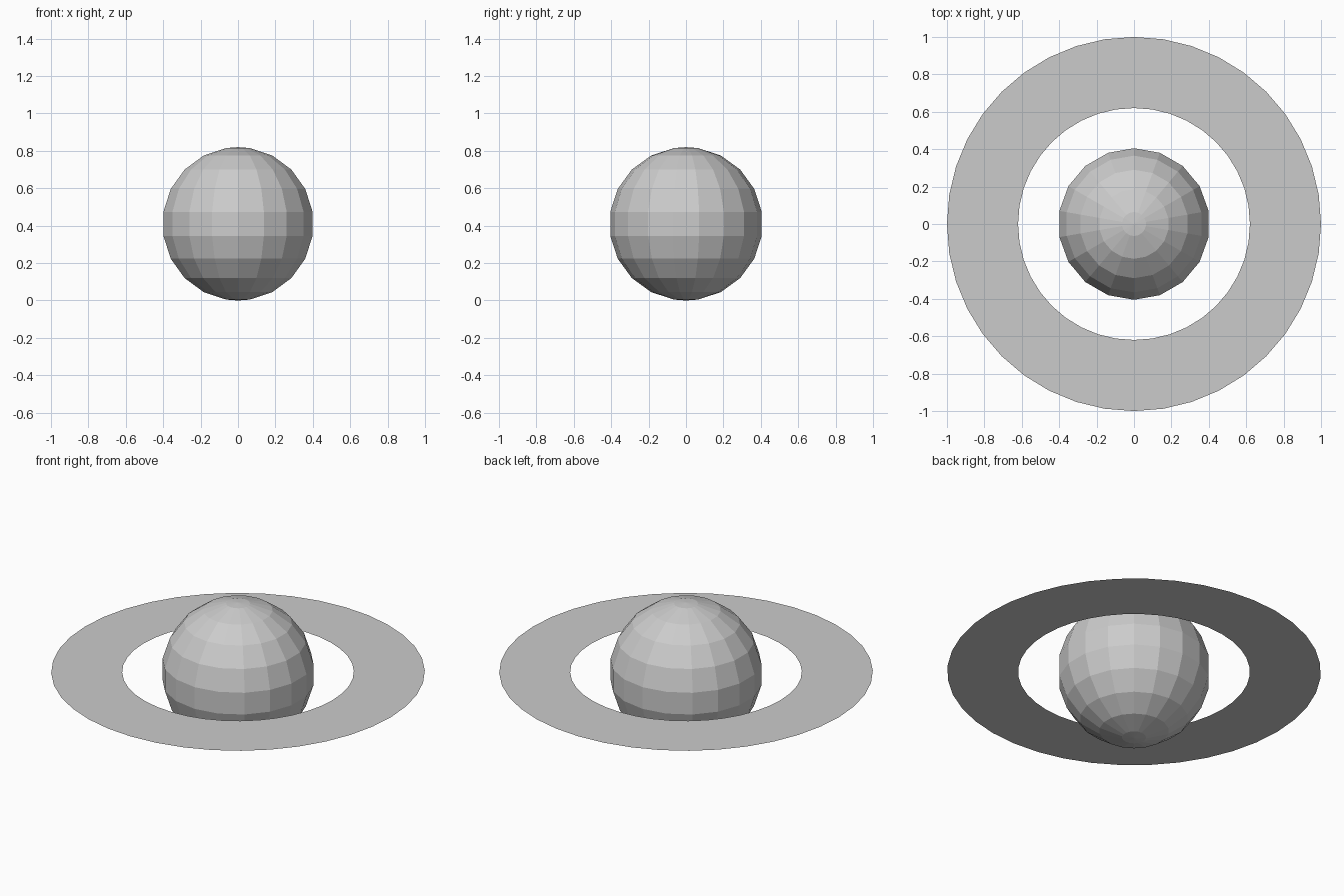
import bpy, bmesh
from math import sin, cos, pi, radians

if "Cube" in bpy.data.objects:
    bpy.data.objects.remove(bpy.data.objects["Cube"])

MID = 0.41      # height of the ring plane and planet centre
R = 0.41        # planet radius


def lathe(name, profile, sides, start):
    """Revolve (radius, z) points around z; zero radius makes a single pole."""
    bm = bmesh.new()
    loops = []
    for r, z in profile:
        if r == 0:
            loops.append([bm.verts.new((0, 0, z))] * sides)
        else:
            loops.append([bm.verts.new((r * cos(start + 2 * pi * i / sides),
                                        r * sin(start + 2 * pi * i / sides), z))
                          for i in range(sides)])
    for low, high in zip(loops, loops[1:]):
        for i in range(sides):
            j = (i + 1) % sides
            corners = dict.fromkeys((low[i], low[j], high[j], high[i]))
            bm.faces.new(list(corners))
    bm.normal_update()
    mesh = bpy.data.meshes.new(name)
    bm.to_mesh(mesh)
    bm.free()
    obj = bpy.data.objects.new(name, mesh)
    bpy.context.collection.objects.link(obj)
    return obj


# Faceted planet: bands every 18 degrees, shallow fans at the poles
lats = [radians(a) for a in range(-81, 82, 18)]
profile = [(0, MID - R)]
profile += [(R * cos(a), MID + R * sin(a)) for a in lats]
profile += [(0, MID + R)]
lathe("planet", profile, 18, pi / 2)

# Flat, paper-thin ring around the equator, facing up
lathe("planet_ring", [(1.0, MID), (0.62, MID)], 40, 0)
